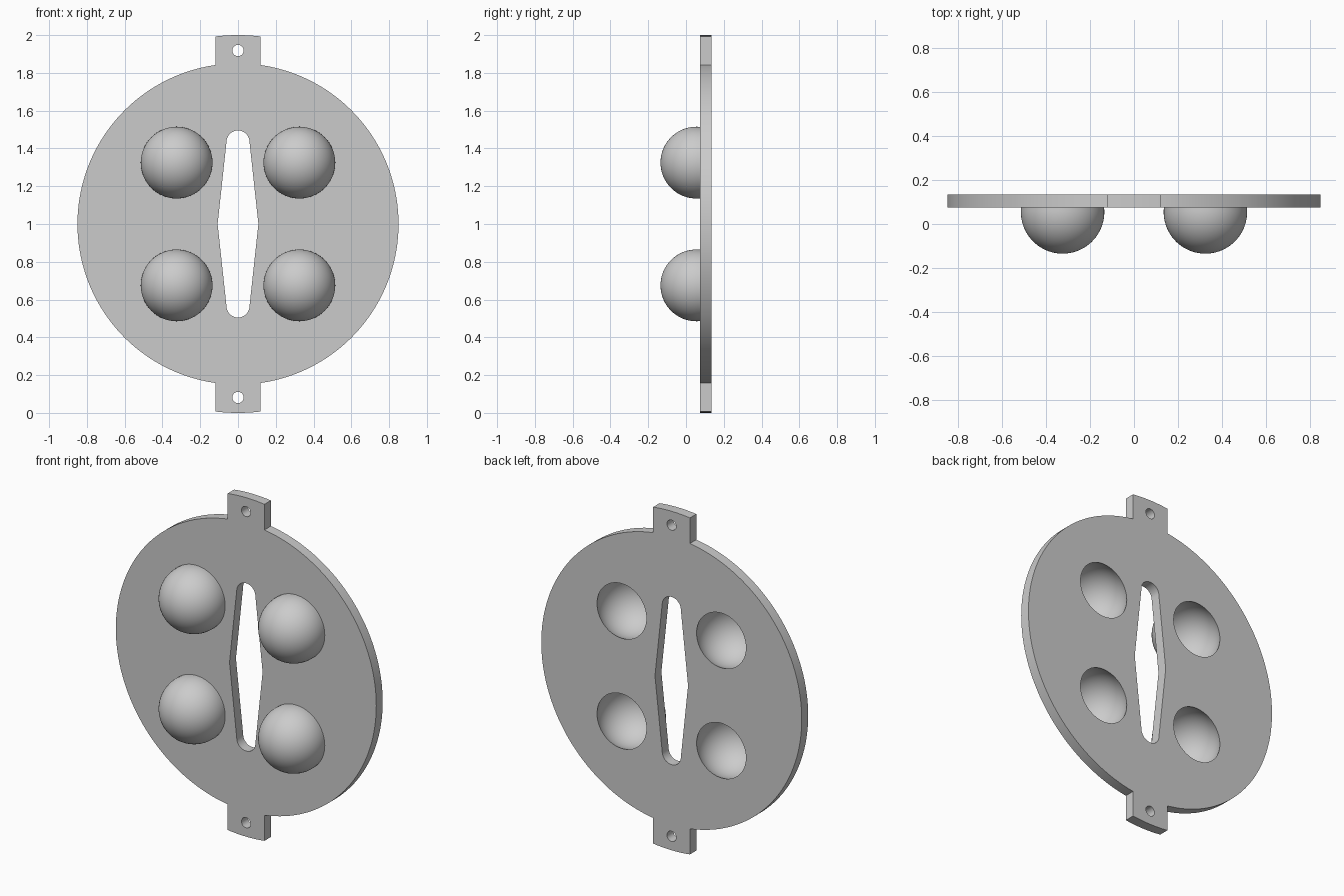
import bpy, bmesh
from math import sin, cos, asin, sqrt, pi, radians

cube = bpy.data.objects.get("Cube")
if cube:
    bpy.data.objects.remove(cube)

# Main sizes
DISC_R, TAB_R, TAB_HALF = 0.85, 1.0, 0.12
FRONT, BACK = 0.075, 0.135
DOME_R, CAVITY_R, DOME_Y, DOME_OFF = 0.19, 0.18, 0.055, 0.325
RIM_R = sqrt(DOME_R**2 - (FRONT - DOME_Y)**2)
SEGS = 64

grey = bpy.data.materials.new("plain grey")
grey.use_nodes = True
grey.diffuse_color = (0.6, 0.6, 0.6, 1)
grey.node_tree.nodes["Principled BSDF"].inputs["Base Color"].default_value = (0.6, 0.6, 0.6, 1)


def arc(r, a0, a1, n, cx=0.0, cy=0.0):
    """n + 1 points along a circular arc."""
    return [(cx + r * cos(a0 + (a1 - a0) * i / n),
             cy + r * sin(a0 + (a1 - a0) * i / n)) for i in range(n + 1)]


def circle(r, cx, cy, n):
    return arc(r, 0, 2 * pi, n, cx, cy)[:-1]


def smooth(ob):
    bpy.ops.object.select_all(action='DESELECT')
    ob.select_set(True)
    bpy.context.view_layer.objects.active = ob
    bpy.ops.object.shade_smooth_by_angle(angle=radians(30))


# Plate outline: round disc with a curved-ended tab at top and bottom
a, b = asin(TAB_HALF / DISC_R), asin(TAB_HALF / TAB_R)
outline = []
for turn in (0, pi):
    outline += arc(DISC_R, turn - pi / 2 + a, turn + pi / 2 - a, 72)
    outline += arc(TAB_R, turn + pi / 2 - b, turn + pi / 2 + b, 8)

# Lozenge slot with rounded ends
slot = ([(0.108, 0)] + arc(0.061, 0, pi, 20, 0, 0.434)
        + [(-0.108, 0)] + arc(0.061, pi, 2 * pi, 20, 0, -0.434))

loops = [outline, slot]
loops += [circle(0.03, 0, s * 0.918, 24) for s in (1, -1)]
loops += [circle(RIM_R, sx * DOME_OFF, sz * DOME_OFF, SEGS)
          for sx in (1, -1) for sz in (1, -1)]

# Plate: filled flat curve with thickness, stood upright
curve = bpy.data.curves.new("plate", 'CURVE')
curve.dimensions = '2D'
curve.fill_mode = 'BOTH'
curve.extrude = (BACK - FRONT) / 2
for pts in loops:
    sp = curve.splines.new('POLY')
    sp.points.add(len(pts) - 1)
    for p, (x, y) in zip(sp.points, pts):
        p.co = (x, y, 0, 1)
    sp.use_cyclic_u = True
plate = bpy.data.objects.new("plate", curve)
bpy.context.collection.objects.link(plate)
plate.location = (0, (FRONT + BACK) / 2, 1)
plate.rotation_euler = (pi / 2, 0, 0)
bpy.ops.object.select_all(action='DESELECT')
plate.select_set(True)
bpy.context.view_layer.objects.active = plate
bpy.ops.object.convert(target='MESH')
plate = bpy.context.view_layer.objects.active
bm = bmesh.new()
bm.from_mesh(plate.data)
bmesh.ops.remove_doubles(bm, verts=bm.verts, dist=1e-5)
bmesh.ops.recalc_face_normals(bm, faces=bm.faces)
bm.to_mesh(plate.data)
bm.free()
plate.data.materials.clear()
plate.data.materials.append(grey)
smooth(plate)

# Hollow dome: lathed shell, open at the back, with a rim flush with the plate
back_y, front_y = BACK - DOME_Y, FRONT - DOME_Y
profile = arc(DOME_R, -pi / 2, asin(front_y / DOME_R), 20)
profile += [(RIM_R, back_y)]
profile += arc(CAVITY_R, asin(back_y / CAVITY_R), -pi / 2, 24)
bm = bmesh.new()
verts = [bm.verts.new((max(x, 0), y, 0)) for x, y in profile]
edges = [bm.edges.new(pair) for pair in zip(verts, verts[1:])]
bmesh.ops.spin(bm, geom=verts + edges, cent=(0, 0, 0), axis=(0, 1, 0),
               angle=2 * pi, steps=SEGS)
bmesh.ops.remove_doubles(bm, verts=bm.verts, dist=1e-5)
bmesh.ops.recalc_face_normals(bm, faces=bm.faces)
dome_mesh = bpy.data.meshes.new("dome")
bm.to_mesh(dome_mesh)
bm.free()
dome_mesh.materials.append(grey)

for side, sx in (("left", 1), ("right", -1)):
    for level, sz in (("upper", 1), ("lower", -1)):
        dome = bpy.data.objects.new(f"{level}_{side}_dome", dome_mesh)
        dome.location = (sx * DOME_OFF, DOME_Y, 1 + sz * DOME_OFF)
        bpy.context.collection.objects.link(dome)
smooth(dome)
